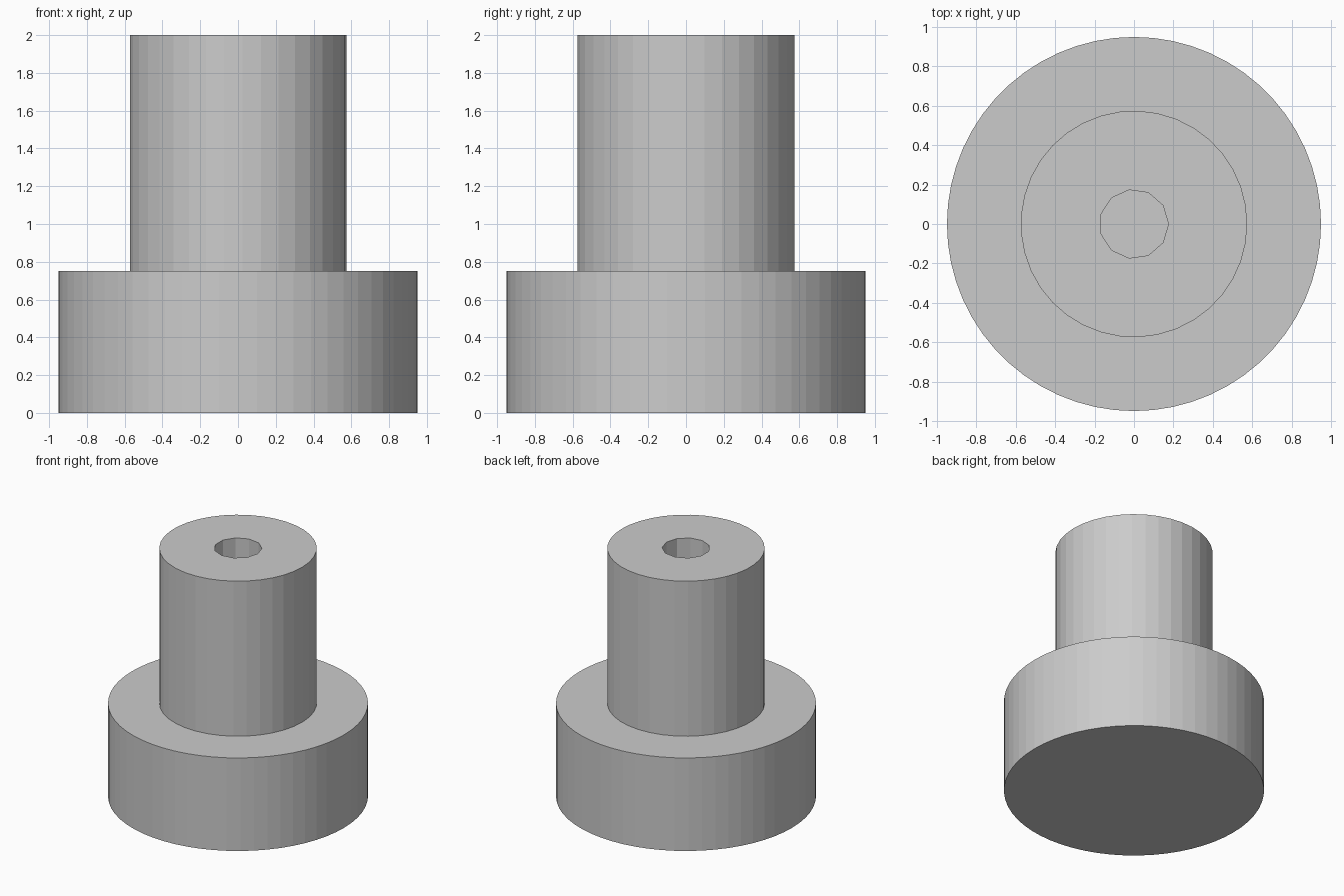
import bpy, bmesh
from math import cos, sin, tau

cube = bpy.data.objects.get("Cube")
if cube:
    bpy.data.objects.remove(cube, do_unlink=True)

grey = bpy.data.materials.new("plain grey")
grey.use_nodes = True
colour = (0.6, 0.6, 0.6, 1)
grey.diffuse_color = colour
grey.node_tree.nodes["Principled BSDF"].inputs["Base Color"].default_value = colour

BASE_RADIUS, BASE_TOP = 0.95, 0.75
SHAFT_RADIUS, SHAFT_TOP = 0.575, 2.0
BORE_RADIUS, BORE_FLOOR = 0.175, 0.75


def ring(bm, radius, z, sides):
    """Closed loop of edges with its first corner on +x."""
    verts = [bm.verts.new((radius * cos(tau * i / sides), radius * sin(tau * i / sides), z))
             for i in range(sides)]
    return verts, [bm.edges.new((verts[i - 1], verts[i])) for i in range(sides)]


def wall(bm, low, high):
    """Side faces between two rings of equal count."""
    for i in range(len(low)):
        bm.faces.new((low[i - 1], low[i], high[i], high[i - 1]))


bm = bmesh.new()
foot, _ = ring(bm, BASE_RADIUS, 0, 60)
rim, rim_edges = ring(bm, BASE_RADIUS, BASE_TOP, 60)
neck, neck_edges = ring(bm, SHAFT_RADIUS, BASE_TOP, 37)
crown, crown_edges = ring(bm, SHAFT_RADIUS, SHAFT_TOP, 37)
mouth, mouth_edges = ring(bm, BORE_RADIUS, SHAFT_TOP, 11)
floor, _ = ring(bm, BORE_RADIUS, BORE_FLOOR, 11)

# Base, shaft and blind bore walls with their end caps
for low, high in ((foot, rim), (neck, crown), (floor, mouth)):
    wall(bm, low, high)
bm.faces.new(foot)
bm.faces.new(floor)

# Flat shoulder and shaft end, each filled between two rings
for edges in (rim_edges + neck_edges, crown_edges + mouth_edges):
    bmesh.ops.triangle_fill(bm, edges=edges, use_beauty=True, normal=(0, 0, 1))

bmesh.ops.recalc_face_normals(bm, faces=bm.faces)
mesh = bpy.data.meshes.new("stepped_post")
bm.to_mesh(mesh)
bm.free()
mesh.materials.append(grey)
post = bpy.data.objects.new("stepped_post", mesh)
bpy.context.collection.objects.link(post)
